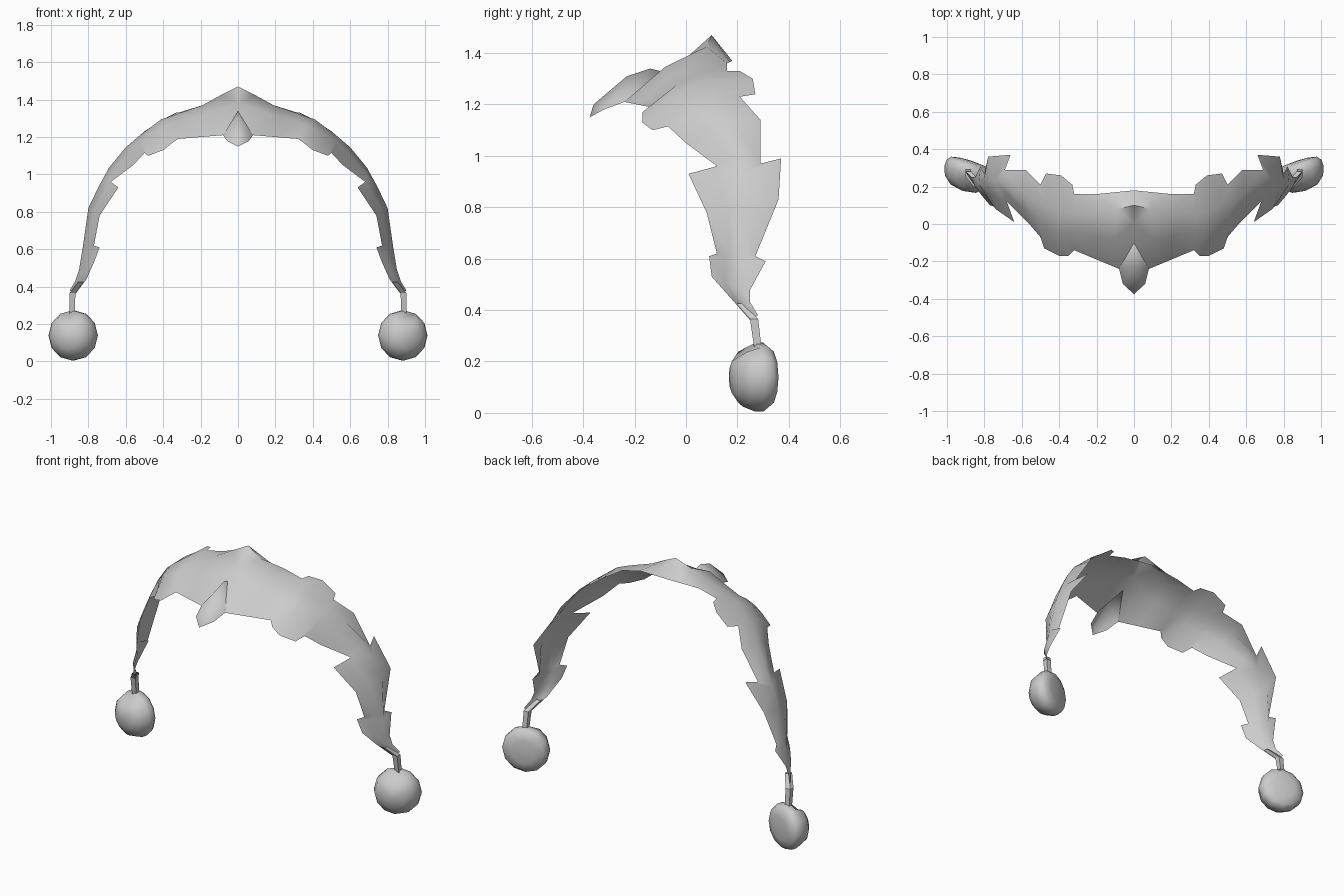
import bpy, bmesh, math
from mathutils import Vector, Matrix

if "Cube" in bpy.data.objects:
    bpy.data.objects.remove(bpy.data.objects["Cube"])

grey = bpy.data.materials.new("soft_grey")
grey.diffuse_color = (0.6, 0.6, 0.6, 1)
grey.use_nodes = True
grey.node_tree.nodes["Principled BSDF"].inputs["Base Color"].default_value = grey.diffuse_color


def finish(name, bm, angle):
    """Turn a right-half bmesh into a mirrored, smooth-shaded object."""
    me = bpy.data.meshes.new(name)
    bm.to_mesh(me)
    bm.free()
    me.materials.append(grey)
    ob = bpy.data.objects.new(name, me)
    bpy.context.collection.objects.link(ob)
    mod = ob.modifiers.new("mirror", 'MIRROR')
    mod.use_clip = True
    bpy.context.view_layer.objects.active = ob
    ob.select_set(True)
    bpy.ops.object.shade_smooth_by_angle(angle=math.radians(angle))
    ob.select_set(False)
    return ob


# Arched sheet: front edge, back edge and the outermost ridge between them
front = [(.08, -.24, 1.21), (.20, -.19, 1.2), (.32, -.14, 1.19), (.35, -.17, 1.17),
         (.40, -.17, 1.13), (.48, -.13, 1.10), (.50, -.07, 1.115), (.56, 0, 1.05),
         (.68, .12, .96), (.64, .01, .93), (.74, .08, .78), (.77, .12, .62),
         (.74, .09, .61), (.77, .10, .53), (.81, .18, .44), (.87, .25, .36)]
ridge = [(.09, .08, 1.425), (.19, .06, 1.37), (.32, .06, 1.325), (.36, .06, 1.31),
         (.41, .08, 1.295), (.47, .10, 1.25), (.53, .12, 1.205), (.60, .17, 1.145),
         (.69, .22, 1.035), (.745, .23, .935), (.80, .25, .82), (.83, .22, .61),
         (.835, .22, .58), (.85, .20, .49), (.86, .22, .43), (.885, .265, .37)]
back = [(.10, .17, 1.365), (.20, .16, 1.36), (.32, .16, 1.33), (.33, .21, 1.33),
        (.39, .26, 1.30), (.47, .27, 1.24), (.50, .21, 1.23), (.58, .29, 1.14),
        (.69, .29, .97), (.66, .37, .99), (.78, .36, .83), (.80, .27, .61),
        (.82, .31, .59), (.85, .25, .48), (.87, .25, .43), (.90, .28, .38)]

bm = bmesh.new()
rows = []
for f, r, b in zip(front, ridge, back):
    f, r, b = Vector(f), Vector(r), Vector(b)
    swell = Vector((.25, 0, .35)) * (r - f).length * .22    # rounded shoulder
    m = (f + r) / 2 + swell * (1 if f.z > 1 else .25)
    rows.append([bm.verts.new(p) for p in (f, m, r, b)])
for a, b in zip(rows, rows[1:]):
    for i in range(3):
        bm.faces.new((a[i], b[i], b[i + 1], a[i + 1]))

# Centre line with peaked crest, and the downturned beak in front
tip, nose, brow, bridge, dip, mid, crest, rear = [
    bm.verts.new((0, y, z)) for y, z in
    [(-.375, 1.15), (-.36, 1.2), (-.23, 1.31), (-.14, 1.34),
     (-.1, 1.33), (0, 1.38), (.1, 1.47), (.18, 1.37)]]
side = bm.verts.new((.06, -.32, 1.18))
f0, m0, r0, b0 = rows[0]
for face in [(tip, side, nose), (nose, side, brow), (side, f0, brow), (brow, f0, bridge),
             (bridge, f0, dip), (dip, f0, m0), (dip, m0, mid), (mid, m0, r0),
             (mid, r0, crest), (crest, r0, b0, rear)]:
    bm.faces.new(face)
bmesh.ops.recalc_face_normals(bm, faces=bm.faces)
if sum(f.normal.z for f in bm.faces) < 0:
    bmesh.ops.reverse_faces(bm, faces=bm.faces)
finish("arched_sheet", bm, 60)

# Thin stalks between the sheet and the end pods
bm = bmesh.new()
loops = []
for x, y, z, w in [(.84, .21, .425, .014), (.885, .265, .365, .016), (.888, .28, .25, .014)]:
    loops.append([bm.verts.new((x + dx * w, y + dy * w, z))
                  for dx, dy in ((-1, -1), (1, -1), (1, 1), (-1, 1))])
for a, b in zip(loops, loops[1:]):
    for i in range(4):
        j = (i + 1) % 4
        bm.faces.new((a[i], a[j], b[j], b[i]))
bmesh.ops.recalc_face_normals(bm, faces=bm.faces)
finish("stalk", bm, 30)

# Domed pods: lathe of (radius, depth), nearly flat behind and rounded in front
bm = bmesh.new()
profile = [(.07, -.022), (.115, -.012), (.134, .012), (.134, .045), (.115, .095), (.07, .13)]
seg = 12
axis = Vector((.32, -.95, 0)).normalized()
across = Vector((.95, .32, 0)).normalized()
centre = Vector((.872, .312, .139))


def place(r, d, t):
    return centre + axis * d + (across * math.cos(t) + Vector((0, 0, 1)) * math.sin(t)) * r


rings = []
for r, d in profile:
    ring = []
    for i in range(seg):
        t = 2 * math.pi * i / seg
        dent = .022 if i == 3 and r > .1 and d > .08 else 0     # dimple under the stalk
        ring.append(bm.verts.new(place(r - dent, d - dent, t)))
    rings.append(ring)
for a, b in zip(rings, rings[1:]):
    for i in range(seg):
        j = (i + 1) % seg
        bm.faces.new((a[i], a[j], b[j], b[i]))
for ring, d in ((rings[0], -.026), (rings[-1], .142)):
    pole = bm.verts.new(place(0, d, 0))
    for i in range(seg):
        bm.faces.new((ring[i], ring[(i + 1) % seg], pole))
bmesh.ops.recalc_face_normals(bm, faces=bm.faces)
finish("end_pod", bm, 50)
